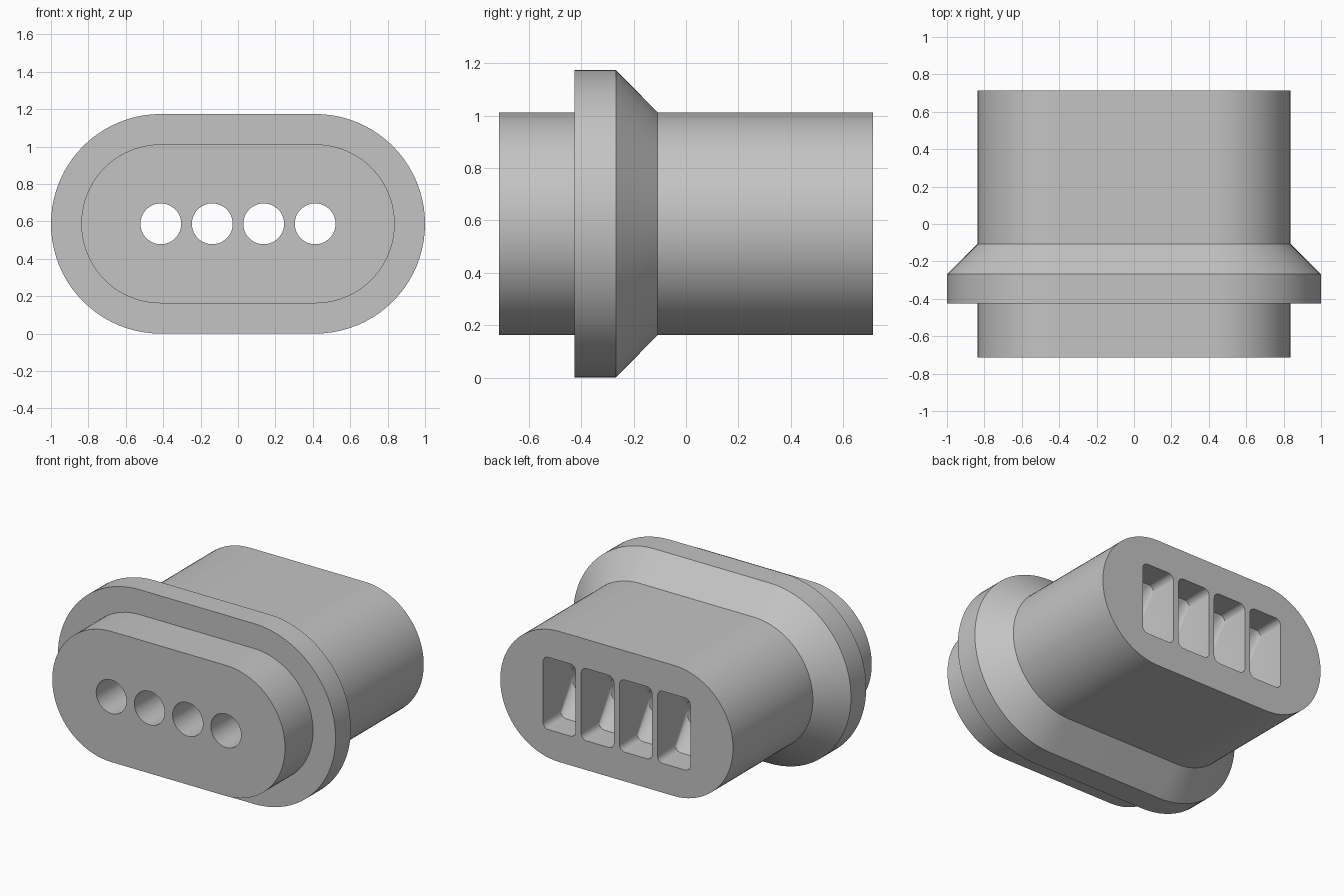
import bpy, bmesh, math

cube = bpy.data.objects.get("Cube")
if cube:
    bpy.data.objects.remove(cube, do_unlink=True)

MID_Z = 0.587
CORNER_STEPS = 20

grey = bpy.data.materials.new("plain_grey")
grey.use_nodes = True
grey.diffuse_color = (0.55, 0.55, 0.55, 1)
grey.node_tree.nodes["Principled BSDF"].inputs["Base Color"].default_value = (0.55, 0.55, 0.55, 1)


def rounded_outline(cx, y, half_x, half_z, radius):
    """Rounded rectangle in the XZ plane; also gives circles and stadiums."""
    points = []
    for corner, (sx, sz) in enumerate([(1, 1), (-1, 1), (-1, -1), (1, -1)]):
        for i in range(CORNER_STEPS + 1):
            a = (corner + i / CORNER_STEPS) * math.pi / 2
            points.append((cx + sx * (half_x - radius) + radius * math.cos(a), y,
                           MID_Z + sz * (half_z - radius) + radius * math.sin(a)))
    return points


def loft(name, outlines):
    """Closed solid through a series of matching outlines."""
    bm = bmesh.new()
    rings = [[bm.verts.new(p) for p in outline] for outline in outlines]
    n = len(rings[0])
    for a, b in zip(rings, rings[1:]):
        for i in range(n):
            j = (i + 1) % n
            bm.faces.new((a[i], a[j], b[j], b[i]))
    bm.faces.new(rings[0])
    bm.faces.new(rings[-1])
    bmesh.ops.remove_doubles(bm, verts=bm.verts, dist=1e-5)
    bmesh.ops.recalc_face_normals(bm, faces=bm.faces)
    mesh = bpy.data.meshes.new(name)
    bm.to_mesh(mesh)
    bm.free()
    mesh.materials.append(grey)
    obj = bpy.data.objects.new(name, mesh)
    bpy.context.collection.objects.link(obj)
    return obj


# Housing: stadium plug with a flange that tapers towards the back
STRAIGHT = 0.413
BODY, FLANGE = 0.425, 0.587
profile = [(-0.713, BODY), (-0.425, BODY), (-0.425, FLANGE),
           (-0.268, FLANGE), (-0.108, BODY), (0.713, BODY)]
housing = loft("housing", [rounded_outline(0, y, STRAIGHT + r, r, r) for y, r in profile])

# Four channels: round at the front, blending into a rounded slot at the back
bpy.context.view_layer.objects.active = housing
housing.select_set(True)
for k in range(4):
    x = (k - 1.5) * 0.275
    cutter = loft("channel_cutter", [
        rounded_outline(x, -0.8, 0.109, 0.109, 0.109),
        rounded_outline(x, 0.43, 0.109, 0.109, 0.109),
        rounded_outline(x, 0.53, 0.118, 0.235, 0.04),
        rounded_outline(x, 0.8, 0.118, 0.235, 0.04)])
    cutter.hide_render = True
    cut = housing.modifiers.new("channel", 'BOOLEAN')
    cut.operation = 'DIFFERENCE'
    cut.solver = 'EXACT'
    cut.object = cutter
    bpy.ops.object.modifier_apply(modifier=cut.name)
    bpy.data.objects.remove(cutter, do_unlink=True)

bpy.ops.object.shade_smooth_by_angle(angle=math.radians(25))
